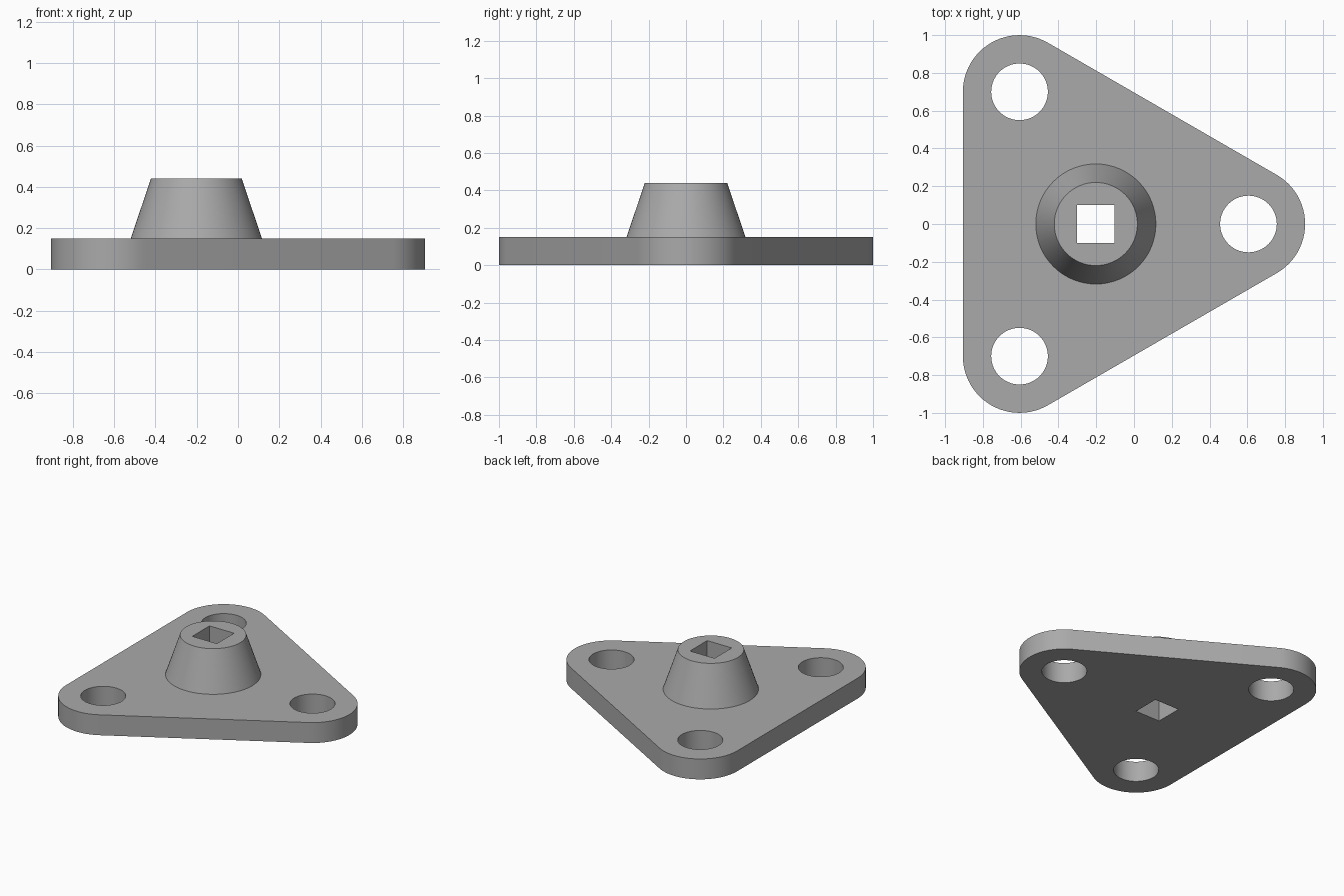
import bpy
import bmesh
from math import cos, sin, tau, radians

cube = bpy.data.objects.get("Cube")
if cube:
    bpy.data.objects.remove(cube, do_unlink=True)

# Main dimensions
CORNER_SPREAD = 0.808      # boss axis to each bolt hole
AXIS_X = -0.202
CORNER_R, HOLE_R = 0.3, 0.15
PLATE_H, TOP_H = 0.15, 0.44
BOSS_R, BOSS_TOP_R = 0.318, 0.22
SOCKET = 0.2
ANGLES = [i * tau / 3 for i in range(3)]
CORNERS = [(AXIS_X + CORNER_SPREAD * cos(a), CORNER_SPREAD * sin(a)) for a in ANGLES]

grey = bpy.data.materials.new("plain grey")
grey.use_nodes = True
color = (0.4, 0.4, 0.4, 1)
grey.diffuse_color = color
grey.node_tree.nodes["Principled BSDF"].inputs["Base Color"].default_value = color


def add_prism(name, rings):
    """Closed solid skinned through stacked rings of (points, z)."""
    bm = bmesh.new()
    loops = [[bm.verts.new((x, y, z)) for x, y in pts] for pts, z in rings]
    for low, high in zip(loops, loops[1:]):
        n = len(low)
        for i in range(n):
            j = (i + 1) % n
            bm.faces.new((low[i], low[j], high[j], high[i]))
    bm.faces.new(loops[0][::-1])
    bm.faces.new(loops[-1])
    mesh = bpy.data.meshes.new(name)
    bm.to_mesh(mesh)
    bm.free()
    mesh.materials.append(grey)
    obj = bpy.data.objects.new(name, mesh)
    bpy.context.collection.objects.link(obj)
    return obj


def arc(center, radius, start=0, sweep=tau, steps=64, closed=True):
    count = steps if closed else steps + 1
    return [(center[0] + radius * cos(start + sweep * i / steps),
             center[1] + radius * sin(start + sweep * i / steps)) for i in range(count)]


def combine(target, tool, operation):
    mod = target.modifiers.new(operation.title(), "BOOLEAN")
    mod.operation, mod.solver, mod.object = operation, "EXACT", tool
    bpy.context.view_layer.objects.active = target
    bpy.ops.object.modifier_apply(modifier=mod.name)
    bpy.data.objects.remove(tool, do_unlink=True)


# Rounded triangular plate
outline = []
for corner, angle in zip(CORNERS, ANGLES):
    outline += arc(corner, CORNER_R, angle - tau / 6, tau / 3, 24, closed=False)
flange = add_prism("mounting_flange", [(outline, 0), (outline, PLATE_H)])

# Tapered boss, its slope carried a little way into the plate
center = (AXIS_X, 0)
sink = 0.1
flare = BOSS_R + sink * (BOSS_R - BOSS_TOP_R) / (TOP_H - PLATE_H)
boss = add_prism("tapered_boss", [(arc(center, flare), PLATE_H - sink),
                                  (arc(center, BOSS_TOP_R), TOP_H)])
combine(flange, boss, "UNION")

# Bolt holes through the corners
for corner in CORNERS:
    ring = arc(corner, HOLE_R)
    combine(flange, add_prism("bolt_hole", [(ring, -0.1), (ring, TOP_H)]), "DIFFERENCE")

# Square socket through the boss
h = SOCKET / 2
square = [(AXIS_X + sx * h, sy * h) for sx, sy in ((-1, -1), (1, -1), (1, 1), (-1, 1))]
combine(flange, add_prism("square_socket", [(square, -0.1), (square, TOP_H + 0.1)]), "DIFFERENCE")

bpy.ops.object.select_all(action="DESELECT")
flange.select_set(True)
bpy.context.view_layer.objects.active = flange
bpy.ops.object.shade_smooth_by_angle(angle=radians(30))
